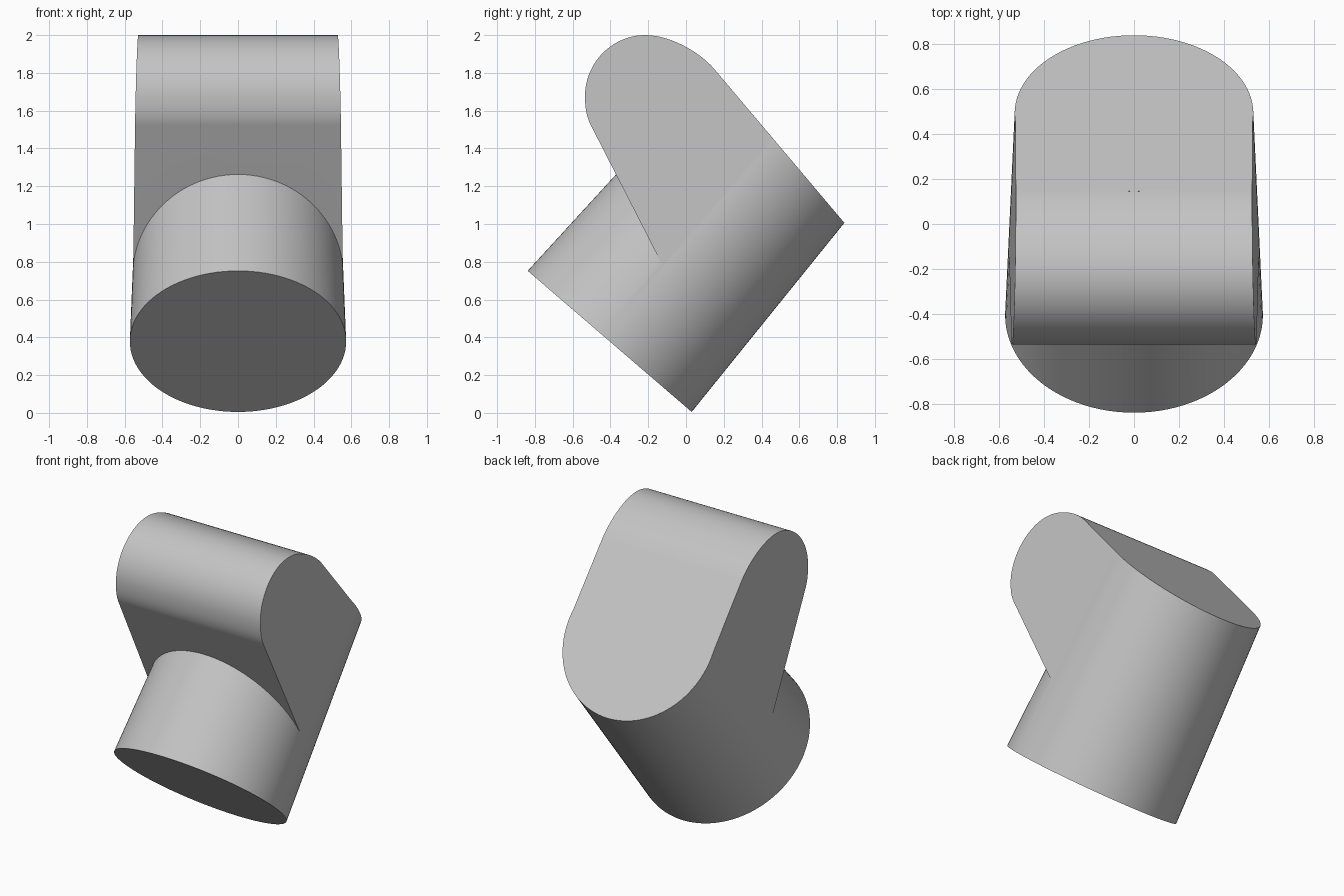
import bpy, bmesh, math
from mathutils import Vector, Matrix
from mathutils.geometry import interpolate_bezier

cube = bpy.data.objects.get("Cube")
if cube:
    bpy.data.objects.remove(cube, do_unlink=True)

BASE = Vector((0, -0.404, 0.3785))      # centre of the round base
TILT = math.radians(40.7)               # lean of the stem towards the back
AXIS = Vector((0, math.sin(TILT), math.cos(TILT)))
RADIUS, TAPER, LENGTH = 0.5726, 0.031, 1.75
BACK_TOP, BACK_LOW = Vector((0, 0.15, 1.82)), Vector((0, 0.835, 1.01))

grey = bpy.data.materials.new("plain grey")
grey.use_nodes = True
grey.diffuse_color = (0.55, 0.55, 0.55, 1)
grey.node_tree.nodes["Principled BSDF"].inputs["Base Color"].default_value = grey.diffuse_color


def yz(y, z):
    return Vector((0, y, z))


def radius_at(point):
    return RADIUS - TAPER * (point - BASE).dot(AXIS)


def make_object(name, bm):
    bmesh.ops.recalc_face_normals(bm, faces=bm.faces)
    mesh = bpy.data.meshes.new(name)
    bm.to_mesh(mesh)
    bm.free()
    mesh.materials.append(grey)
    obj = bpy.data.objects.new(name, mesh)
    bpy.context.collection.objects.link(obj)
    return obj


# Leaning, slightly tapered round stem
bm = bmesh.new()
place = Matrix.Translation(BASE + AXIS * LENGTH / 2) @ Matrix.Rotation(-TILT, 4, 'X')
bmesh.ops.create_cone(bm, cap_ends=True, segments=96, radius1=RADIUS,
                      radius2=RADIUS - TAPER * LENGTH, depth=LENGTH, matrix=place)
body = make_object("slanted_body", bm)

# Rounded arm: side profile stretched between two drafted side planes
along = (BACK_LOW - BACK_TOP).normalized()
normal = Vector((0, -along.z, along.y))
if normal.y < 0:
    normal.negate()
low, left, top = yz(-0.505, 1.525), yz(-0.535, 1.675), yz(-0.215, 2.0)
profile = []
for a, b, c, d, n in (
        (low, low + yz(-0.023, 0.044), left - yz(0, 0.05), left, 6),
        (left, left + yz(0, 0.179), top - yz(0.176, 0), top, 24),
        (top, top + yz(0.13, 0), BACK_TOP - along * 0.12, BACK_TOP, 16)):
    profile += interpolate_bezier(a, b, c, d, n)[:-1]
meet = BASE + AXIS * 1.371
profile += [BACK_TOP, BACK_TOP + normal * 0.08, meet + AXIS * 0.08, yz(-0.10, 0.733)]

bm = bmesh.new()
sides = []
for sign in (-1, 1):
    sides.append([bm.verts.new(p + Vector((sign * 0.995 * radius_at(p), 0, 0))) for p in profile])
    bm.faces.new(sides[-1])
for i in range(len(profile)):
    j = (i + 1) % len(profile)
    bm.faces.new((sides[0][i], sides[0][j], sides[1][j], sides[1][i]))
arm = make_object("arm_helper", bm)

# Join both into one solid
union = body.modifiers.new("join", 'BOOLEAN')
union.operation, union.solver, union.object = 'UNION', 'EXACT', arm
bpy.ops.object.select_all(action='DESELECT')
body.select_set(True)
bpy.context.view_layer.objects.active = body
bpy.ops.object.modifier_apply(modifier=union.name)
bpy.data.objects.remove(arm, do_unlink=True)

# Slice the sloping back flat
bm = bmesh.new()
bm.from_mesh(body.data)
bmesh.ops.bisect_plane(bm, geom=bm.verts[:] + bm.edges[:] + bm.faces[:], dist=1e-5,
                       plane_co=BACK_TOP, plane_no=normal, clear_outer=True)
bmesh.ops.holes_fill(bm, edges=[e for e in bm.edges if e.is_boundary], sides=0)
bmesh.ops.recalc_face_normals(bm, faces=bm.faces)
for face in bm.faces:
    face.material_index = 0
bm.to_mesh(body.data)
bm.free()

# Smooth curves, crisp edges, flat planes
bpy.ops.object.shade_smooth_by_angle(angle=math.radians(25))
weighted = body.modifiers.new("flat planes", 'WEIGHTED_NORMAL')
weighted.keep_sharp = True
